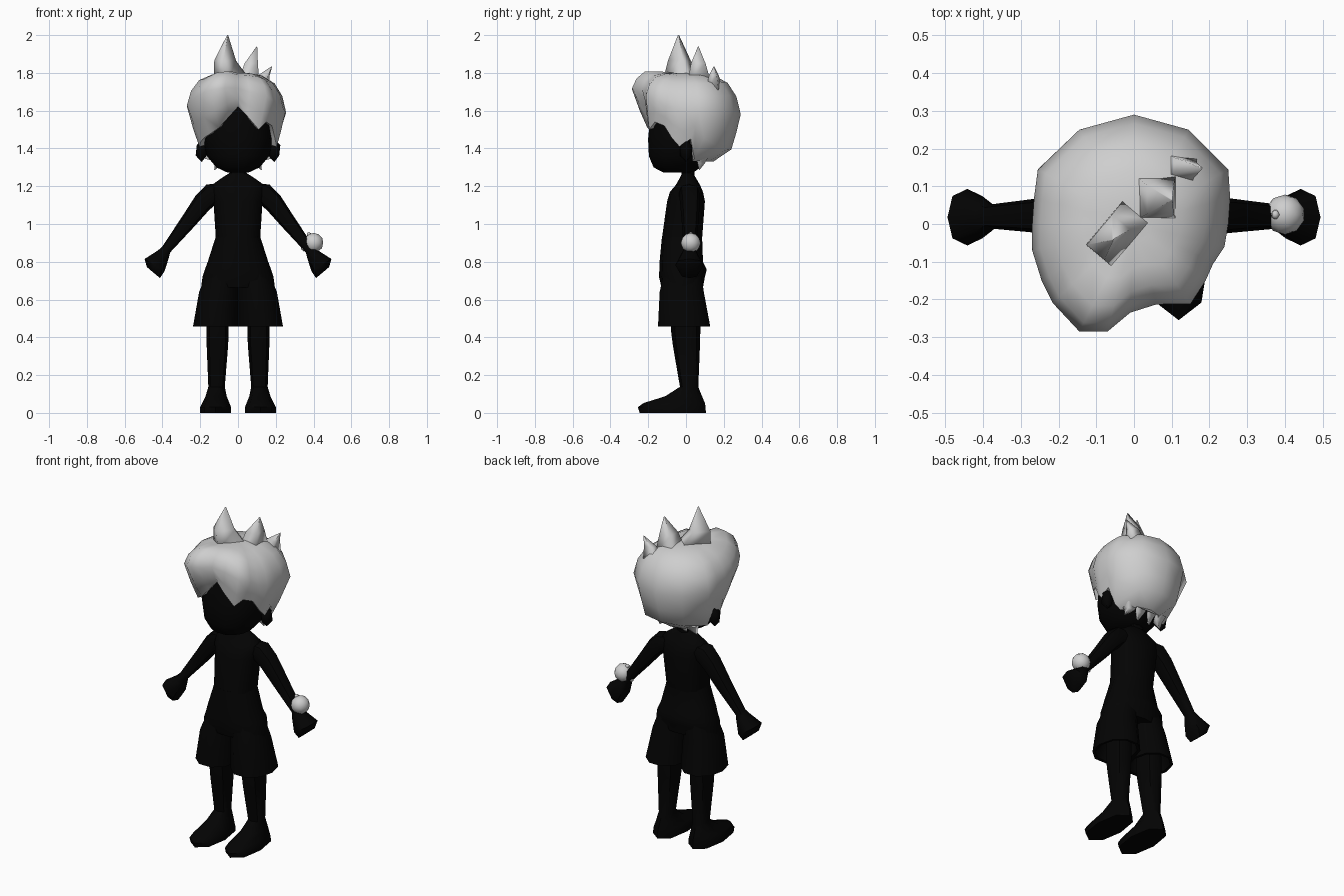
import bpy, bmesh, math
from mathutils import Vector


def material(name, v):
    m = bpy.data.materials.new(name)
    m.diffuse_color = (v, v, v, 1)
    return m


BLACK = material("black", 0.001)
GREY = material("light grey", 0.62)


def finish(name, bm, mat, angle=50):
    bmesh.ops.recalc_face_normals(bm, faces=bm.faces)
    me = bpy.data.meshes.new(name)
    bm.to_mesh(me)
    bm.free()
    me.materials.append(mat)
    ob = bpy.data.objects.new(name, me)
    bpy.context.collection.objects.link(ob)
    bpy.ops.object.select_all(action='DESELECT')
    ob.select_set(True)
    bpy.context.view_layer.objects.active = ob
    bpy.ops.object.shade_smooth_by_angle(angle=math.radians(angle))
    return ob


def skin(name, loops, mat, angle=50):
    """Skin a list of equal point loops and cap both ends."""
    bm = bmesh.new()
    rows = [[bm.verts.new(p) for p in loop] for loop in loops]
    n = len(rows[0])
    for a, b in zip(rows, rows[1:]):
        for i in range(n):
            j = (i + 1) % n
            bm.faces.new((a[i], a[j], b[j], b[i]))
    bm.faces.new(rows[0])
    bm.faces.new(rows[-1])
    return finish(name, bm, mat, angle)


def ring(c, rx, ry, tilt=0, side=1, n=10, p=2.4):
    """Rounded ring around c, tilted about y, mirrored by side."""
    pts = []
    t = math.radians(tilt)
    for i in range(n):
        a = 2 * math.pi * i / n
        u, v = math.cos(a), math.sin(a)
        u = math.copysign(abs(u) ** (2 / p), u) * rx
        v = math.copysign(abs(v) ** (2 / p), v) * ry
        pts.append((side * (c[0] + u * math.cos(t)), c[1] + v, c[2] + u * math.sin(t)))
    return pts


def stack(name, rings, mat, side=1, n=10, p=2.4):
    """Level rings given as z, x0, x1, y0, y1."""
    skin(name, [ring(((x0 + x1) / 2, (y0 + y1) / 2, z), (x1 - x0) / 2, (y1 - y0) / 2, 0, side, n, p)
                for z, x0, x1, y0, y1 in rings], mat)


def ball(name, c, size, mat, sub=2):
    bm = bmesh.new()
    bmesh.ops.create_icosphere(bm, subdivisions=sub, radius=1)
    for v in bm.verts:
        v.co = Vector(c) + Vector([a * b for a, b in zip(v.co, size)])
    return finish(name, bm, mat)


# Torso, neck and hips
stack("torso", [(.92, -.117, .117, -.128, .085), (1.12, -.13, .13, -.1, .1),
                (1.17, -.14, .14, -.085, .09), (1.205, -.14, .14, -.055, .075),
                (1.24, -.092, .092, -.035, .055), (1.27, -.045, .045, -.02, .035)], BLACK, n=12)
stack("neck", [(1.2, -.045, .045, -.025, .04), (1.33, -.045, .045, -.025, .05)], BLACK, n=8)
stack("hips", [(.665, -.195, .195, -.13, .09), (.72, -.188, .188, -.143, .1), (.76, -.175, .175, -.141, .11),
               (.8, -.16, .16, -.14, .09), (.935, -.117, .117, -.127, .085)], BLACK, n=12, p=2.3)

# Head
stack("head", [(1.272, -.055, .055, -.12, .04), (1.3, -.115, .115, -.175, .08),
               (1.36, -.165, .165, -.2, .13), (1.45, -.185, .185, -.205, .16),
               (1.56, -.18, .18, -.193, .17), (1.66, -.14, .14, -.165, .14)], BLACK, n=14, p=2.2)

for s, label in ((-1, "right"), (1, "left")):
    # Open shorts leg, with an inside wall
    stack(label + "_shorts_leg", [(.78, 0, .15, -.115, .08), (.64, -.003, .206, -.145, .1),
                                  (.458, -.003, .238, -.155, .135), (.46, .015, .222, -.138, .118),
                                  (.6, .03, .18, -.1, .08)], BLACK, s, 10, 2.1)
    # Leg and foot
    stack(label + "_leg", [(0, .037, .2, -.245, .105), (.03, .037, .2, -.255, .104),
                           (.052, .045, .19, -.225, .1), (.088, .06, .172, -.11, .085),
                           (.138, .07, .157, -.032, .065), (.36, .052, .166, -.07, .074),
                           (.44, .05, .166, -.08, .076), (.64, .05, .16, -.07, .07)], BLACK, s, 8, 2.3)
    # Arm and hand, starting inside the shoulder
    path = [((.07, .012, 1.175), .04, .05, 80), ((.142, .018, 1.157), .058, .056, 65),
            ((.19, .021, 1.11), .052, .052, 46), ((.262, .022, 1.015), .042, .045, 42),
            ((.38, .02, .865), .026, .032, 38), ((.395, .018, .84), .035, .045, 35),
            ((.442, .018, .782), .062, .075, 32), ((.448, .018, .743), .045, .052, 40)]
    skin(label + "_arm", [ring(c, a, b, t, s, 8) for c, a, b, t in path], BLACK)
    # Ear
    ball(label + "_ear", (s * .192, 0, 1.39), (.036, .037, .062), BLACK, 1)

# Wrist bauble and its knobs
ball("wrist_bauble", (.4, .025, .9), (.053, .053, .053), GREY)
ball("bauble_knob", (.348, .025, .877), (.016, .018, .022), GREY, 1)
ball("bauble_top_knob", (.375, .025, .945), (.012, .014, .014), GREY, 1)

# Hair: each column has widest x, y, z, then hairline x, y, z, then crown z
columns = [
    (-.01, -.235, 1.72, 0, -.2, 1.62, 1.80), (.06, -.213, 1.70, .05, -.207, 1.57, 1.80),
    (.15, -.212, 1.68, .11, -.195, 1.50, 1.79), (.19, -.15, 1.65, .15, -.165, 1.54, 1.78),
    (.21, -.105, 1.62, .18, -.115, 1.52, 1.77), (.24, -.06, 1.61, .195, -.075, 1.455, 1.765),
    (.25, 0, 1.59, .205, -.035, 1.41, 1.765), (.255, .07, 1.59, .205, .025, 1.45, 1.765),
    (.25, .145, 1.59, .175, .045, 1.345, 1.765), (.145, .25, 1.59, .13, .205, 1.39, 1.77),
    (0, .29, 1.58, 0, .24, 1.395, 1.77), (-.145, .25, 1.59, -.13, .205, 1.39, 1.77),
    (-.255, .145, 1.6, -.175, .045, 1.345, 1.77), (-.265, .07, 1.61, -.205, .025, 1.45, 1.77),
    (-.27, 0, 1.62, -.205, -.035, 1.41, 1.775), (-.27, -.07, 1.63, -.195, -.075, 1.44, 1.78),
    (-.245, -.15, 1.65, -.175, -.12, 1.46, 1.78), (-.215, -.21, 1.68, -.15, -.17, 1.475, 1.79),
    (-.145, -.285, 1.71, -.1, -.205, 1.51, 1.815), (-.07, -.285, 1.72, -.045, -.21, 1.57, 1.82)]
rows = [[] for _ in range(8)]
for x, y, z, hx, hy, hz, top in columns:
    rise = top - z
    rows[0].append((x * .2, y * .2, 1.80))
    rows[1].append((x * .5, y * .5, 1.792 + (top - 1.78) * .4))
    rows[2].append((x * .76, y * .76, z + rise * .88))
    rows[3].append((x * .92, y * .92, z + rise * .5))
    rows[4].append((x, y, z))
    rows[5].append((x * .5 + hx * .5, y * .5 + hy * .5, z * .45 + hz * .55))
    rows[6].append((hx, hy, hz))
    rows[7].append((hx * .6, hy * .6, 1.33 if hy > .03 else hz + .02))
skin("hair", rows, GREY, 60)


def spike(name, c, half, turn, mid, tip):
    """Curved four-sided lock from a rectangular base."""
    t = math.radians(turn)
    loops = []
    for q, k in ((c, 1), (mid, .62), (tip, .03)):
        loops.append([(q[0] + k * (u * half[0] * math.cos(t) - v * half[1] * math.sin(t)),
                       q[1] + k * (u * half[0] * math.sin(t) + v * half[1] * math.cos(t)), q[2])
                      for u, v in ((1, 1), (-1, 1), (-1, -1), (1, -1))])
    skin(name, loops, GREY, 95)


# Crown spikes
spike("front_spike", (-.035, -.022, 1.77), (.085, .05), 50, (-.068, -.035, 1.865), (-.055, -.04, 2.0))
spike("middle_spike", (.055, .07, 1.75), (.057, .062), 0, (.07, .065, 1.85), (.1, .065, 1.94))
spike("rear_spike", (.115, .148, 1.71), (.046, .034), -12, (.135, .148, 1.785), (.18, .148, 1.835))

# Nape tufts
for i, (x, tip) in enumerate(((-.1, -.125), (-.035, -.05), (.035, .03), (.1, .125))):
    spike("nape_tuft_%d" % (i + 1), (x, .085, 1.35), (.035, .03), 0, (x, .08, 1.32), (tip, .07, 1.285))
